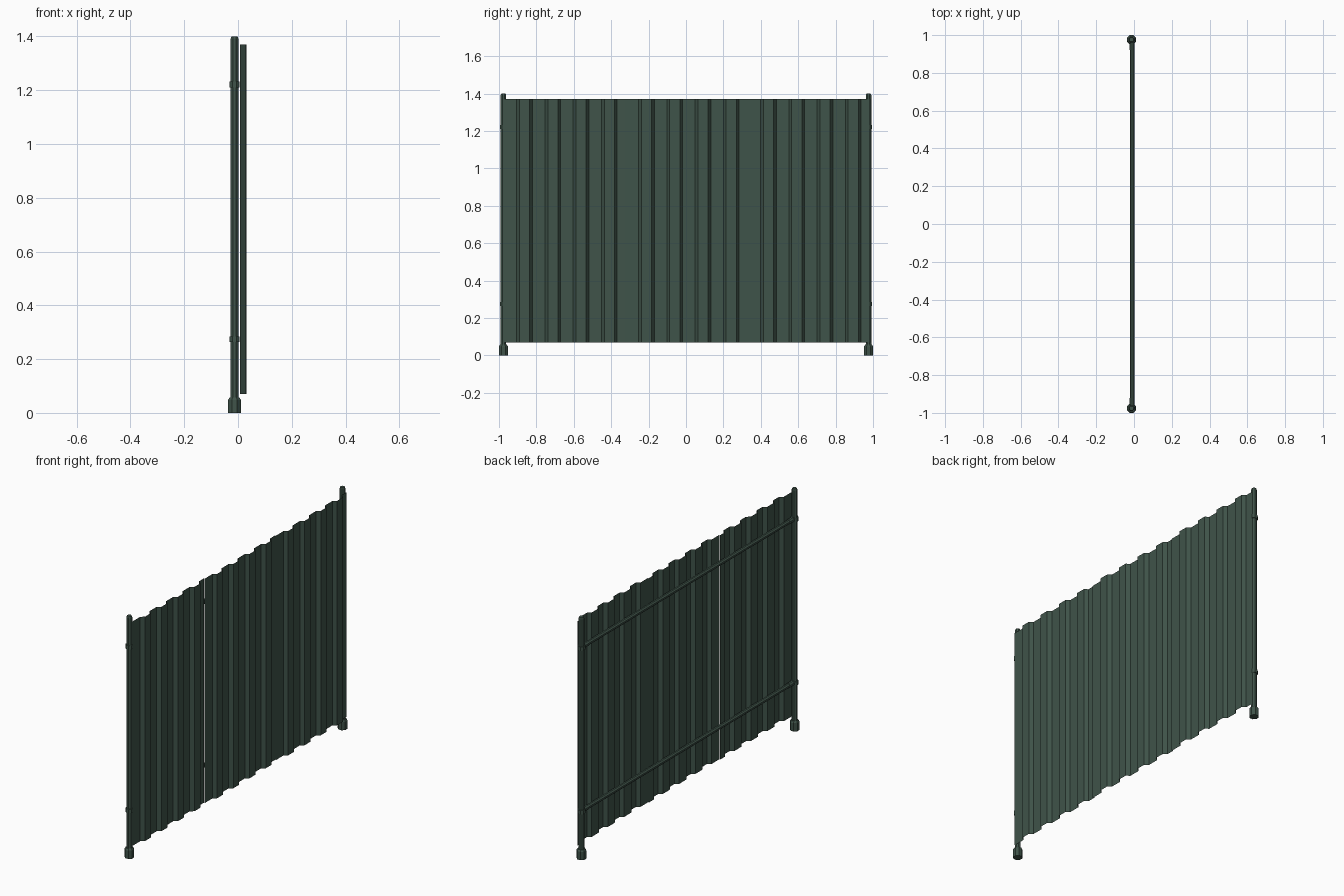
import bpy, bmesh, math

if "Cube" in bpy.data.objects:
    bpy.data.objects.remove(bpy.data.objects["Cube"])

green = bpy.data.materials.new("dark_green_paint")
green.diffuse_color = (0.050, 0.087, 0.067, 1)
green.use_nodes = True
green.node_tree.nodes["Principled BSDF"].inputs["Base Color"].default_value = green.diffuse_color

POST_X, POST_Y = -0.013, 0.976


def finish(name, bm):
    me = bpy.data.meshes.new(name)
    bm.to_mesh(me)
    bm.free()
    me.materials.append(green)
    ob = bpy.data.objects.new(name, me)
    bpy.context.collection.objects.link(ob)
    return ob


def lathe(name, profile, loc, sides=8, rot=(0, 0, 0)):
    """Closed low-poly turned part from (radius, height) pairs."""
    bm = bmesh.new()
    rings = []
    for r, h in profile:
        rings.append([bm.verts.new((r * math.cos(2 * math.pi * (i + .5) / sides),
                                    r * math.sin(2 * math.pi * (i + .5) / sides), h))
                      for i in range(sides)])
    for a, b in zip(rings, rings[1:]):
        for i in range(sides):
            j = (i + 1) % sides
            bm.faces.new((a[i], a[j], b[j], b[i]))
    bm.faces.new(rings[0][::-1])
    bm.faces.new(rings[-1])
    ob = finish(name, bm)
    ob.location = loc
    ob.rotation_euler = rot
    return ob


# posts, feet and rail collars
for side, s in (("left", -1), ("right", 1)):
    y = s * POST_Y
    lathe(side + "_post", [(.016, .04), (.016, 1.39), (.012, 1.40)], (POST_X, y, 0))
    lathe(side + "_foot", [(.026, 0), (.026, .048), (.02, .057)], (POST_X, y, 0))
    for lvl, z in (("lower", .274), ("upper", 1.222)):
        lathe(f"{side}_{lvl}_collar", [(.021, -.011), (.021, .011)], (POST_X, y, z))
        # short sleeve joining the rail to the collar
        lathe(f"{side}_{lvl}_sleeve", [(.0145, -.02), (.0145, .02)],
              (POST_X + .003, s * .94, z), rot=(math.pi / 2, 0, 0))

# horizontal rails
for lvl, z in (("lower", .274), ("upper", 1.222)):
    lathe(lvl + "_rail", [(.0125, -.965), (.0125, .965)],
          (POST_X + .003, 0, z), rot=(math.pi / 2, 0, 0))


# corrugated sheets: trapezoid ribs, slightly skewed so they lap each other
def sheet(name, y0, lean):
    width, pitch, low, high = .658, .151, .007, .027
    prof = [(0, low)]
    for k in range(4):
        o = k * pitch
        prof += [(o + .073, low), (o + .088, high), (o + .142, high), (o + .157, low)]
    prof.append((width, low))
    bm = bmesh.new()
    rows = []
    for z in (.07, 1.37):
        rows.append([bm.verts.new((x + lean * (1 - u / width), y0 + u, z)) for u, x in prof])
    for i in range(len(prof) - 1):
        bm.faces.new((rows[0][i], rows[0][i + 1], rows[1][i + 1], rows[1][i]))
    return finish(name, bm)


for i, (y0, lean) in enumerate(((-.978, 0), (-.326, .006), (.326, .006))):
    sheet(f"corrugated_sheet_{i + 1}", y0, lean)
